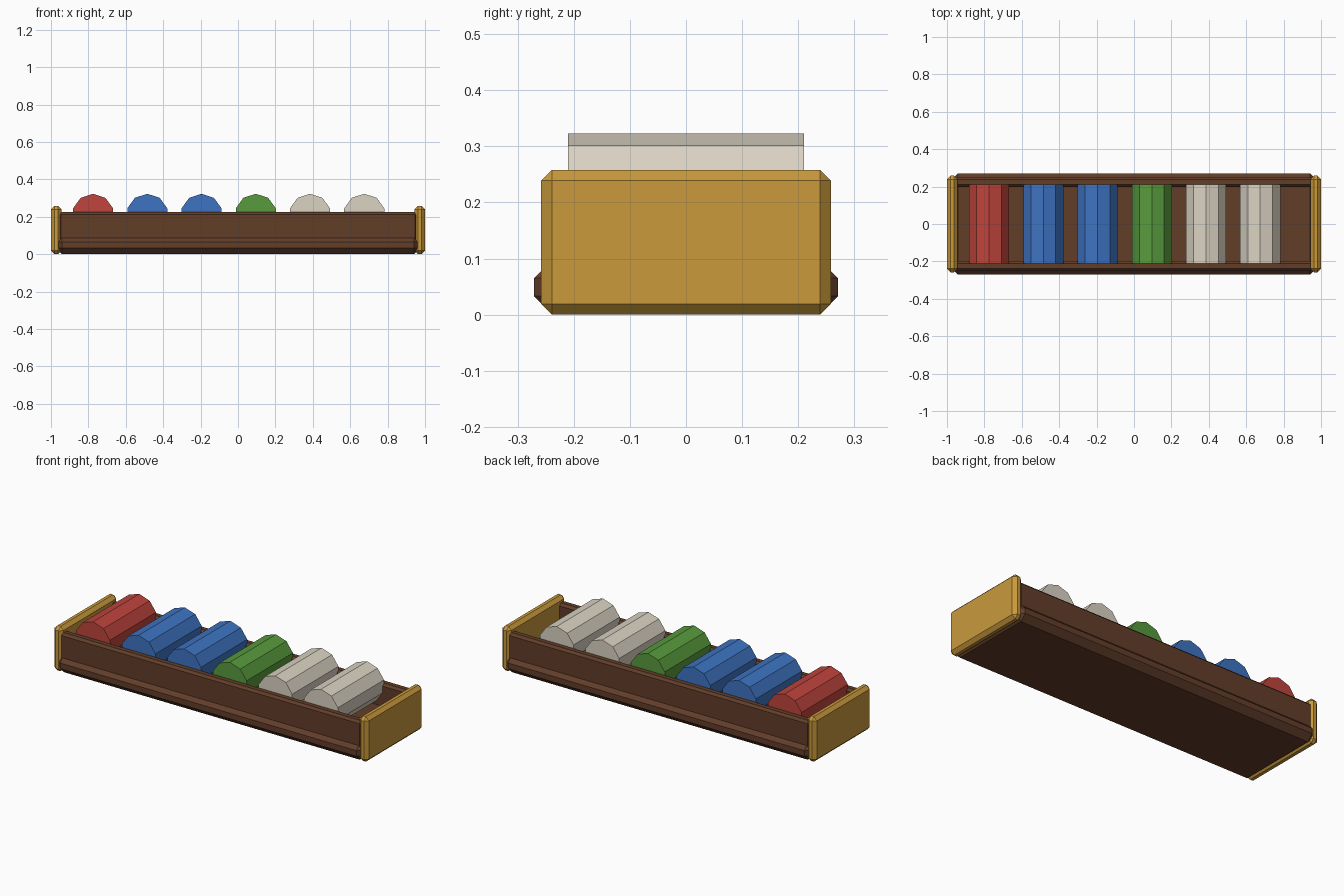
import bpy, math

if "Cube" in bpy.data.objects:
    bpy.data.objects.remove(bpy.data.objects["Cube"])


def material(name, rgb):
    # Convert display colour to linear
    m = bpy.data.materials.new(name)
    m.diffuse_color = [(c / 255) ** 2.2 for c in rgb] + [1]
    m.use_nodes = True
    m.node_tree.nodes["Principled BSDF"].inputs["Base Color"].default_value = m.diffuse_color
    return m


wood = material("dark_wood", (98, 64, 45))
gold = material("gold", (200, 152, 62))
red = material("red", (190, 70, 62))
blue = material("blue", (64, 115, 193))
green = material("green", (88, 153, 63))
cream = material("cream", (218, 210, 194))


def box(name, lo, hi, bevel, mat):
    # Box between two corners with a flat chamfer on every edge
    size = [b - a for a, b in zip(lo, hi)]
    bpy.ops.mesh.primitive_cube_add(size=1, location=[(a + b) / 2 for a, b in zip(lo, hi)])
    o = bpy.context.object
    o.name = name
    for v in o.data.vertices:
        v.co = [c * s for c, s in zip(v.co, size)]
    mod = o.modifiers.new("chamfer", 'BEVEL')
    mod.width = bevel
    mod.segments = 1
    o.data.materials.append(mat)
    return o


# Chamfered base slab
box("base", (-0.975, -0.271, 0), (0.975, 0.271, 0.098), 0.033, wood)

# Long side walls
box("front_wall", (-0.96, -0.25, 0.03), (0.96, -0.198, 0.226), 0.013, wood)
box("back_wall", (-0.96, 0.198, 0.03), (0.96, 0.25, 0.226), 0.013, wood)

# End caps
box("left_end_cap", (-1, -0.258, 0), (-0.943, 0.258, 0.258), 0.019, gold)
box("right_end_cap", (0.943, -0.258, 0), (1, 0.258, 0.258), 0.019, gold)

# Ten-sided rolls lying across the tray, one vertex pointing up
for i, mat in enumerate([red, blue, blue, green, cream, cream]):
    bpy.ops.mesh.primitive_cylinder_add(
        vertices=10, radius=0.1125, depth=0.42,
        location=(-0.775 + 0.29 * i, 0, 0.2105), rotation=(math.pi / 2, 0, 0))
    roll = bpy.context.object
    roll.name = f"roll_{i + 1}"
    roll.data.materials.append(mat)
